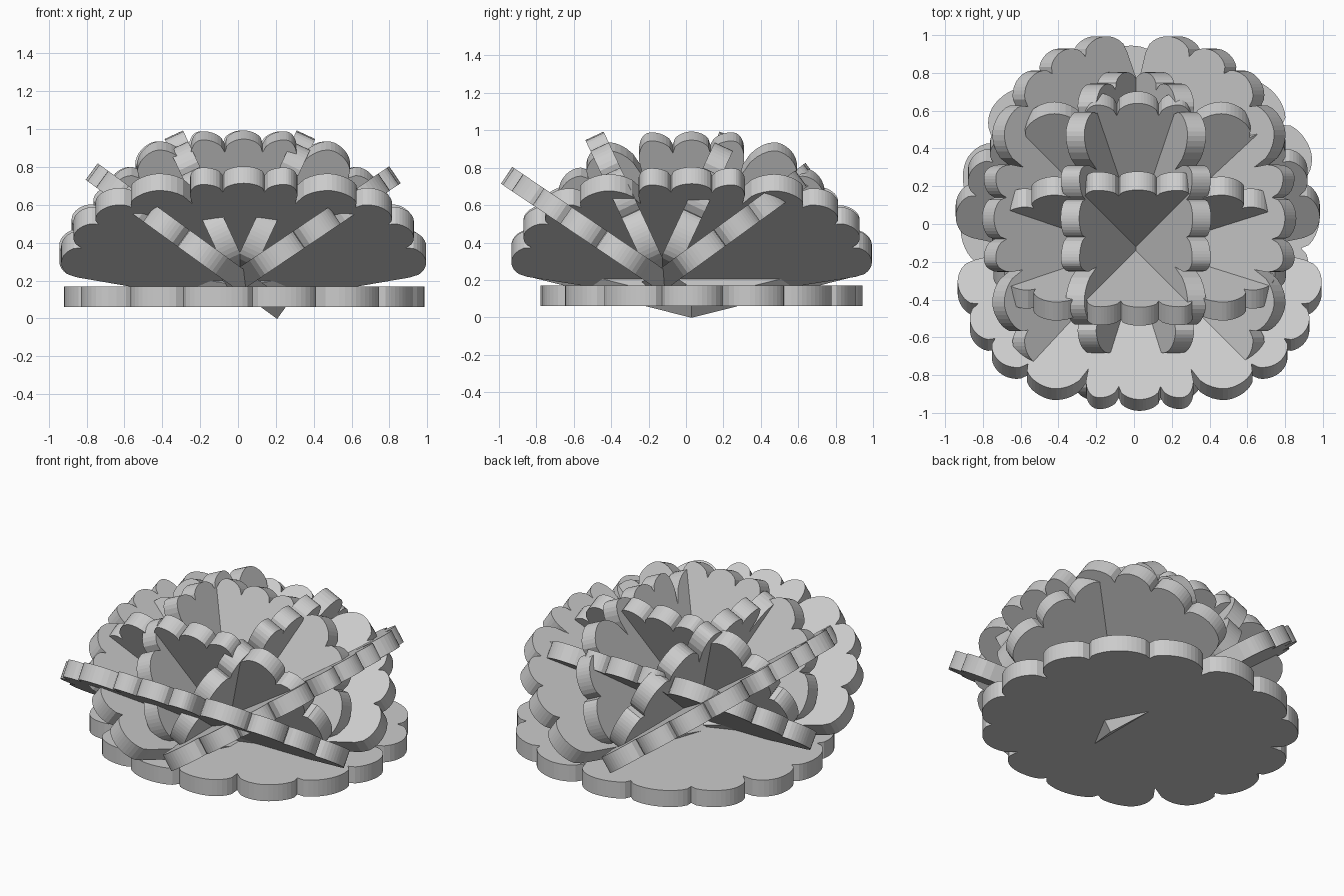
import bpy, bmesh
from math import sin, cos, pi, radians
from mathutils import Matrix, Vector

if "Cube" in bpy.data.objects:
    bpy.data.objects.remove(bpy.data.objects["Cube"])

THICK = 0.108


def scallops(bounds, notch, rx, ry, boost, steps=14):
    """Scalloped arc: bounds are lobe limits in degrees, notch the depth at each limit."""
    pts = []
    for i in range(len(bounds) - 1):
        a0, a1 = radians(bounds[i]), radians(bounds[i + 1])
        for k in range(steps + (i == len(bounds) - 2)):
            t = k / steps
            d = notch[i] if t < 0.5 else notch[i + 1]
            a = a0 + (a1 - a0) * t
            r = (1 - d * (1 - sin(pi * t) ** 0.5)) * (1 + boost * sin(2 * a) ** 2)
            pts.append((rx * r * cos(a), ry * r * sin(a)))
    return pts


def slab(name, pts, matrix):
    """Extrude a flat outline, centred on its own plane."""
    bm = bmesh.new()
    face = bm.faces.new([bm.verts.new((x, y, -THICK / 2)) for x, y in pts])
    ext = bmesh.ops.extrude_face_region(bm, geom=[face])
    bmesh.ops.translate(bm, vec=(0, 0, THICK),
                        verts=[v for v in ext["geom"] if isinstance(v, bmesh.types.BMVert)])
    bmesh.ops.recalc_face_normals(bm, faces=bm.faces)
    me = bpy.data.meshes.new(name)
    bm.to_mesh(me)
    bm.free()
    ob = bpy.data.objects.new(name, me)
    ob.matrix_world = matrix
    bpy.context.collection.objects.link(ob)
    return ob


def fan(name, turn, hinge, elev, outline, tip):
    """Half-round petal: hinge line through the centre, leaning out at elev."""
    m = (Matrix.Translation(Vector(hinge)) @ Matrix.Rotation(radians(turn), 4, 'Z')
         @ Matrix.Rotation(radians(elev), 4, 'X'))
    return slab(name, outline + [(0, tip)], m)


# flat bottom leaf with its stem notch at the front left
limits = [-135 + 360 * i / 15 for i in range(16)]
depths = [0.25 if i in (0, 15) else 0.15 if i % 3 == 0 else 0.08 for i in range(16)]
slab("bottom_leaf", scallops(limits, depths, 0.955, 0.865, 0.03),
     Matrix.Translation((0.03, 0.08, 0.115)))

# lobe limits: three small lobes at the tip, bigger ones on the shoulders
LOW = [7, 24, 38, 52, 71, 83, 97, 109, 128, 142, 156, 173]
LOW_NOTCH = [.1, .08, .07, .08, .17, .08, .08, .17, .08, .07, .08, .1]
INNER = [8, 28, 46, 66, 82, 98, 114, 134, 152, 172]
INNER_NOTCH = [.1, .09, .09, .24, .09, .09, .24, .09, .09, .1]

# direction: turn, hinge point, low tilt, low length, low tip
sides = {
    "back": (0, (0.02, -0.13, 0.2), 36, 0.99, -0.12),
    "left": (90, (0.02, 0.03, 0.2), 36, 0.98, -0.27),
    "front": (180, (0.03, -0.13, 0.2), 34, 1.0, -0.16),
    "right": (-90, (0.0, 0.03, 0.2), 34, 1.0, -0.14),
}

# wide low petals and steep inner petals
for key, (turn, hinge, tilt, length, tip) in sides.items():
    fan("low_petal_" + key, turn, hinge, tilt,
        scallops(LOW, LOW_NOTCH, 0.98, length, 0.07), tip)
    fan("inner_petal_" + key, turn, hinge, 65,
        scallops(INNER, INNER_NOTCH, 0.78, 0.85, 0.12), -0.08)
